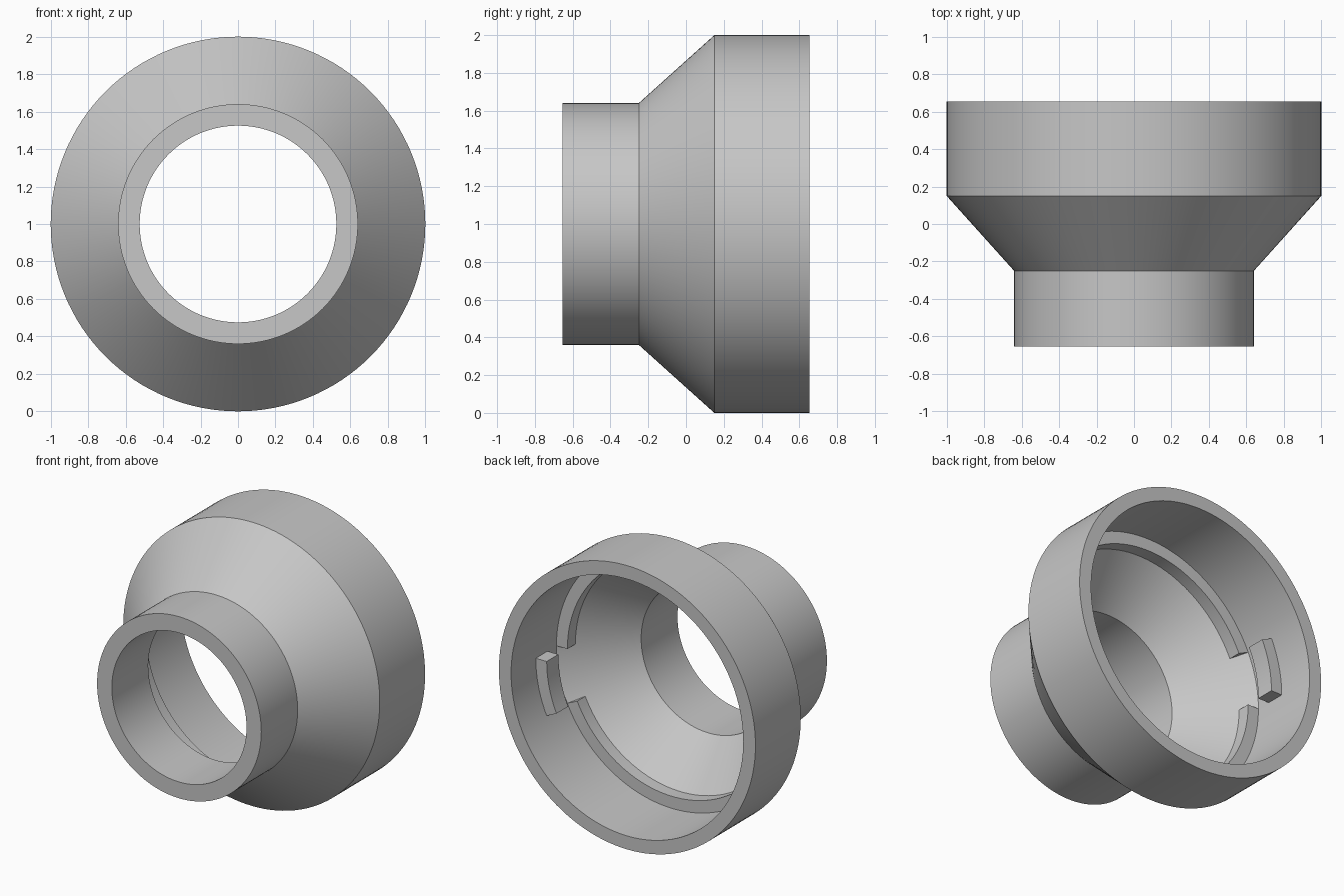
import bpy, bmesh
from math import sin, cos, radians

cube = bpy.data.objects.get("Cube")
if cube:
    bpy.data.objects.remove(cube, do_unlink=True)

grey = bpy.data.materials.new("plain_grey")
grey.use_nodes = True
COLOUR = (0.57, 0.57, 0.57, 1)
grey.diffuse_color = COLOUR
grey.node_tree.nodes["Principled BSDF"].inputs["Base Color"].default_value = COLOUR


def revolve(name, profile, start=0, end=360, steps=128):
    """Sweep a closed (radius, y) profile around the y axis, angles from +x."""
    full = end - start == 360
    bm = bmesh.new()
    rings = []
    for i in range(steps if full else steps + 1):
        a = radians(start + (end - start) * i / steps)
        rings.append([bm.verts.new((r * cos(a), y, 1 + r * sin(a))) for r, y in profile])
    pairs = list(zip(rings, rings[1:]))
    if full:
        pairs.append((rings[-1], rings[0]))
    else:
        bm.faces.new(rings[0])
        bm.faces.new(rings[-1])
    n = len(profile)
    for a, b in pairs:
        for j in range(n):
            k = (j + 1) % n
            bm.faces.new((a[j], a[k], b[k], b[j]))
    bmesh.ops.recalc_face_normals(bm, faces=bm.faces)
    mesh = bpy.data.meshes.new(name)
    bm.to_mesh(mesh)
    bm.free()
    mesh.materials.append(grey)
    obj = bpy.data.objects.new(name, mesh)
    bpy.context.collection.objects.link(obj)
    bpy.ops.object.select_all(action="DESELECT")
    obj.select_set(True)
    bpy.context.view_layer.objects.active = obj
    bpy.ops.object.shade_smooth_by_angle(angle=radians(30))
    return obj


# Hollow body: narrow tube, flared cone and wide collar
WALL, LIP = 0.905, 0.82
revolve("adapter_body", [
    (0.64, -0.655), (0.64, -0.25), (1.0, 0.15), (1.0, 0.655),
    (WALL, 0.655), (WALL, 0.15), (0.525, -0.25), (0.525, -0.655)])

# Inner ledge arcs and locking tabs, repeated half a turn apart
GAP = 25
ledge = [(LIP, 0.06), (LIP, 0.15), (0.93, 0.15), (0.88, 0.08)]
tab = [(LIP, 0.25), (LIP, 0.38), (0.93, 0.38), (0.93, 0.25)]
for side, turn in (("left", 0), ("right", 180)):
    revolve(side + "_ledge", ledge, turn, turn + 180 - GAP, 56)
    revolve(side + "_locking_tab", tab, turn - GAP, turn, 9)
